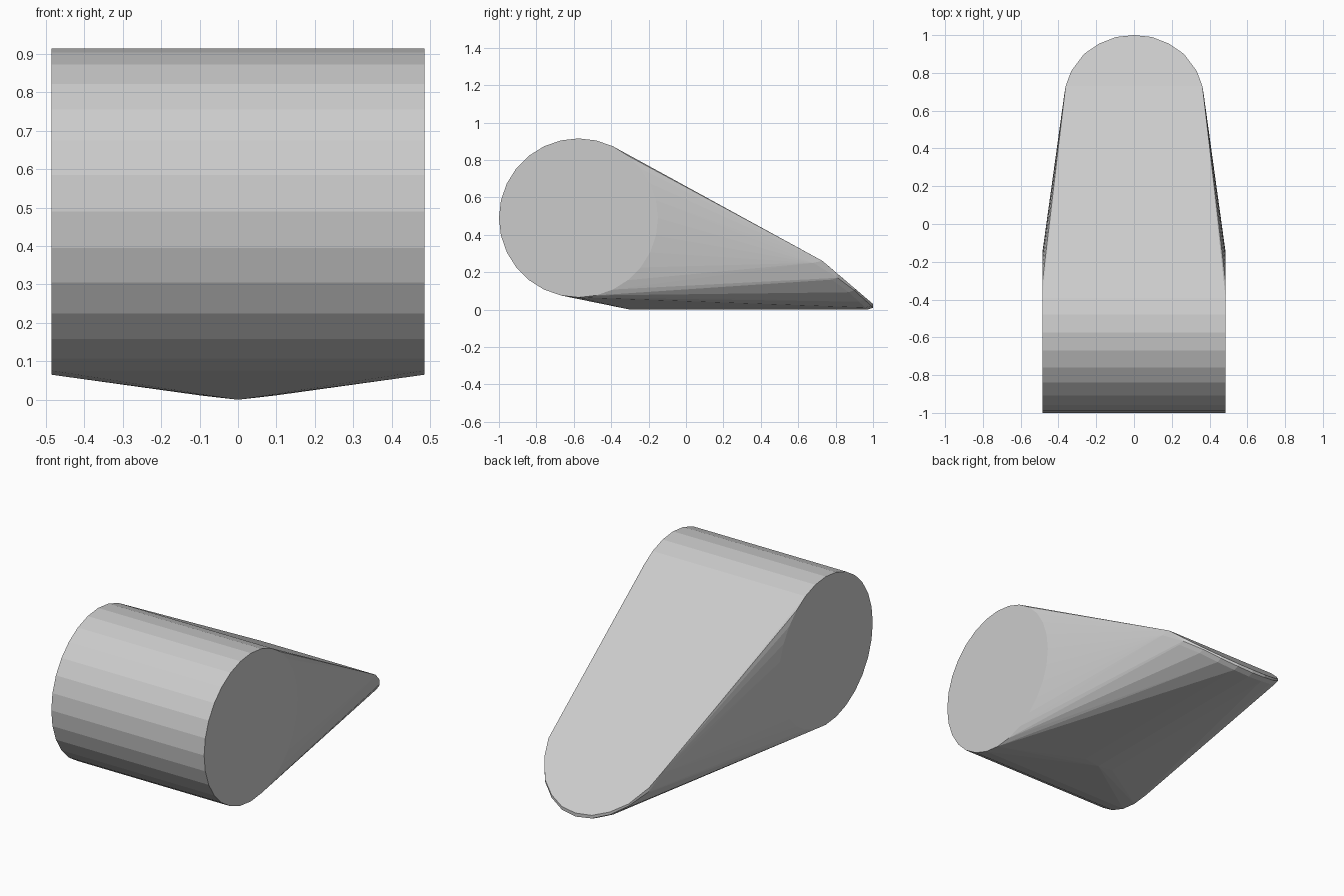
import bpy, bmesh
from math import sin, cos, pi

if "Cube" in bpy.data.objects:
    bpy.data.objects.remove(bpy.data.objects["Cube"])

SIDES, R = 28, 0.425
step = 2 * pi / SIDES
bm = bmesh.new()


def mirrored(x, y, z):
    for s in ((-1, 1) if x else (1,)):
        bm.verts.new((s * x, y, z))


# Thick end: cylinder lying across x
for i in range(SIDES):
    mirrored(0.485, -0.575 + R * cos(i * step), 0.49 + R * sin(i * step))

# Rounded underside running along y, and the sloping tip rim above it
tip_y = [1.0, 0.99, 0.955, 0.90, 0.81]
for i, y in enumerate(tip_y):
    x, z = R * sin(i * step), R * (1 - cos(i * step))
    mirrored(x, -0.3, z)                     # rear end of the underside
    mirrored(x, y - 0.03, z)                 # lower edge of the tip bevel
    mirrored(x, y, z + 0.01)                 # outermost edge
    mirrored(x, y, 0.03 + (1 - y) * 0.85)    # upper edge

# Upper corners where the long slope meets the tip slope
mirrored(0.362, 0.73, 0.26)
mirrored(0.370, 0.68, 0.25)

# Skin everything as one convex wedge
hull = bmesh.ops.convex_hull(bm, input=bm.verts)
junk = {g for g in hull["geom_interior"] + hull["geom_unused"]
        if isinstance(g, bmesh.types.BMVert)}
bmesh.ops.delete(bm, geom=list(junk), context='VERTS')
bmesh.ops.dissolve_limit(bm, angle_limit=0.01, verts=bm.verts, edges=bm.edges)
bmesh.ops.recalc_face_normals(bm, faces=bm.faces)

mesh = bpy.data.meshes.new("wedge_body")
bm.to_mesh(mesh)
bm.free()
bpy.context.collection.objects.link(bpy.data.objects.new("wedge_body", mesh))
